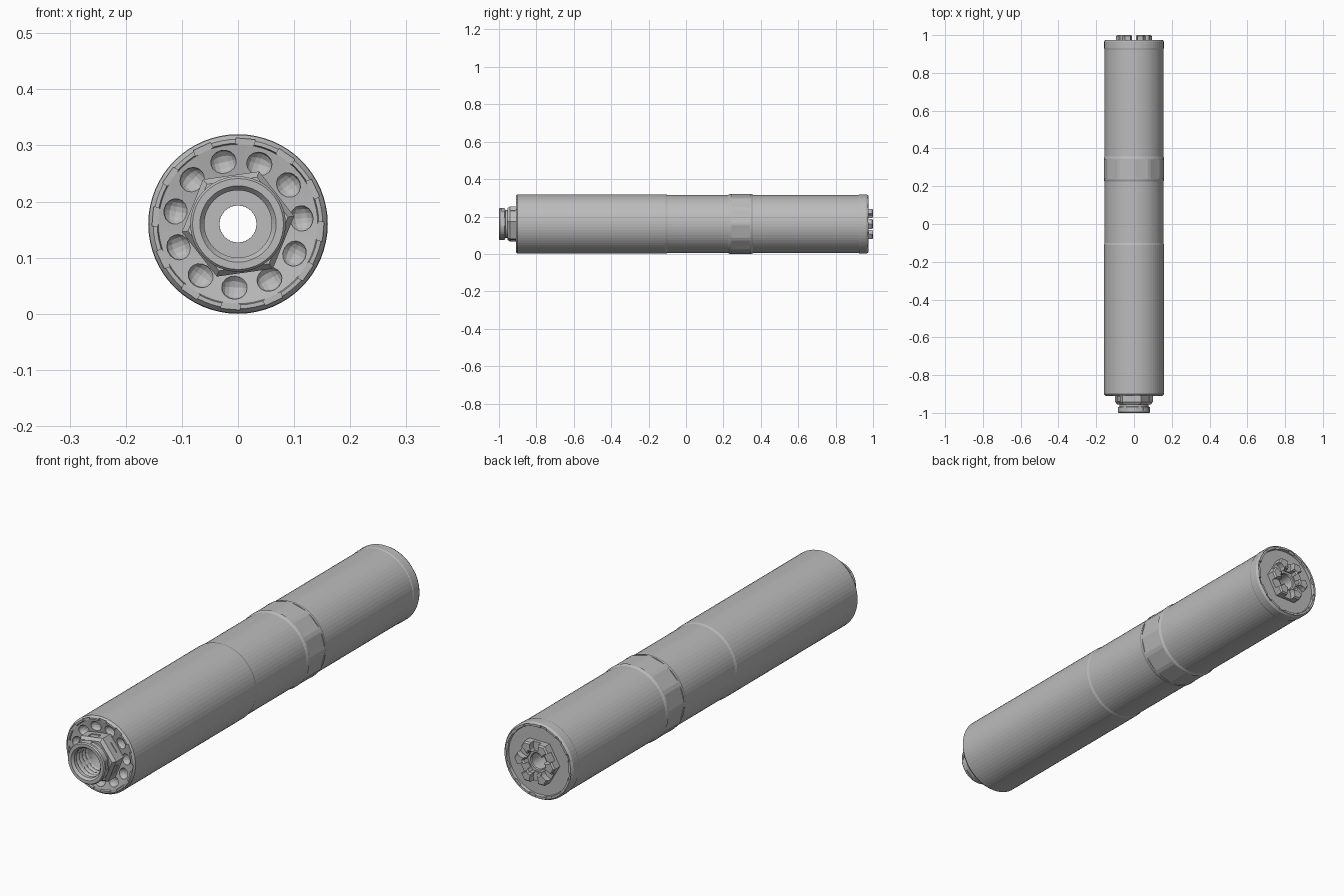
import bpy, bmesh
from math import cos, sin, tau, radians
from mathutils import Matrix

AXIS_Z = 0.16

if "Cube" in bpy.data.objects:
    bpy.data.objects.remove(bpy.data.objects["Cube"], do_unlink=True)

GREY = (0.5, 0.5, 0.5, 1)
metal = bpy.data.materials.new("satin grey metal")
metal.use_nodes = True
metal.diffuse_color = GREY
metal.node_tree.nodes["Principled BSDF"].inputs["Base Color"].default_value = GREY


def add_object(name, bm):
    bmesh.ops.recalc_face_normals(bm, faces=bm.faces)
    mesh = bpy.data.meshes.new(name)
    bm.to_mesh(mesh)
    bm.free()
    mesh.materials.append(metal)
    obj = bpy.data.objects.new(name, mesh)
    bpy.context.collection.objects.link(obj)
    return obj


def lathe(name, profile, sides=64, phase=0):
    """Turn a closed (radius, y) profile around the long axis."""
    bm = bmesh.new()
    rings = []
    for i in range(sides):
        a = radians(phase) + tau * i / sides
        rings.append([bm.verts.new((r * cos(a), y, AXIS_Z + r * sin(a))) for r, y in profile])
    n = len(profile)
    for i in range(sides):
        a, b = rings[i], rings[(i + 1) % sides]
        for j in range(n):
            k = (j + 1) % n
            bm.faces.new((a[j], a[k], b[k], b[j]))
    return add_object(name, bm)


def place(degrees, radius, y):
    """Frame with x pointing outward and y along the long axis."""
    return (Matrix.Translation((0, y, AXIS_Z))
            @ Matrix.Rotation(-radians(degrees), 4, 'Y')
            @ Matrix.Translation((radius, 0, 0)))


def cut_around(obj, count, phase, radius, y, size, shape="box"):
    """Subtract a ring of boxes, balls or lengthwise rods."""
    bm = bmesh.new()
    for i in range(count):
        m = place(phase + 360 * i / count, radius, y) @ Matrix.Diagonal((*size, 1))
        if shape == "box":
            bmesh.ops.create_cube(bm, size=1, matrix=m)
        elif shape == "ball":
            bmesh.ops.create_uvsphere(bm, u_segments=12, v_segments=8, radius=0.5, matrix=m)
        else:
            bmesh.ops.create_cone(bm, cap_ends=True, segments=12, radius1=0.5, radius2=0.5,
                                  depth=1, matrix=m @ Matrix.Rotation(radians(90), 4, 'X'))
    cutter = add_object("cutter", bm)
    cutter.hide_render = True
    mod = obj.modifiers.new("cut", 'BOOLEAN')
    mod.operation = 'DIFFERENCE'
    mod.solver = 'EXACT'
    mod.object = cutter
    bpy.context.view_layer.objects.active = obj
    bpy.ops.object.modifier_apply(modifier=mod.name)
    bpy.data.objects.remove(cutter, do_unlink=True)


# Main tube with recessed end faces and a through bore
body = lathe("main_tube", [
    (.033, -.82), (.06, -.82), (.06, -.89), (.085, -.89), (.142, -.902), (.144, -.91),
    (.151, -.91), (.159, -.9), (.159, -.11), (.156, -.1), (.156, .925), (.158, .93),
    (.158, .965), (.152, .975), (.143, .975), (.141, .962), (.033, .962)])
cut_around(body, 12, -5, .147, -.91, (.011, .016, .034))
cut_around(body, 12, 10, .147, .975, (.011, .014, .03))
cut_around(body, 11, 5, .113, -.898, (.044, .036, .046), "ball")

# Grip band with flats
band = lathe("grip_band", [(.15, .225), (.156, .225), (.16, .235), (.16, .348),
                           (.156, .358), (.15, .358)])
cut_around(band, 12, 15, .1765, .292, (.04, .1, .09))

# Hexagonal collar on the front
collar = lathe("hex_collar", [(.071, -.885), (.098, -.885), (.101, -.9), (.101, -.942),
                              (.09, -.955), (.071, -.955)], sides=6, phase=8)
cut_around(collar, 6, 38, .094, -.925, (.02, .026, .045))

# Round mount with a grooved bore
grooves = []
for i in range(4):
    y = -.975 + i * .02
    grooves += [(.06, y), (.064, y + .006), (.06, y + .012)]
mount = lathe("round_mount", [(.06, -.88), (.076, -.88), (.076, -.965), (.085, -.97),
                              (.085, -.995), (.081, -1), (.068, -1), (.06, -.99)] + grooves, 48)
cut_around(mount, 6, 8, .09, -.977, (.02, .02, .04))

# Castellated hexagonal nut on the back
nut = lathe("castle_nut", [(.05, .95), (.094, .95), (.094, .994), (.088, 1), (.056, 1),
                           (.05, .994)], sides=6, phase=0)
cut_around(nut, 6, 30, .068, 1, (.06, .05, .04), "rod")
lathe("back_bore_ring", [(.033, .95), (.054, .95), (.054, .97), (.036, .97), (.033, .966)], 32)
